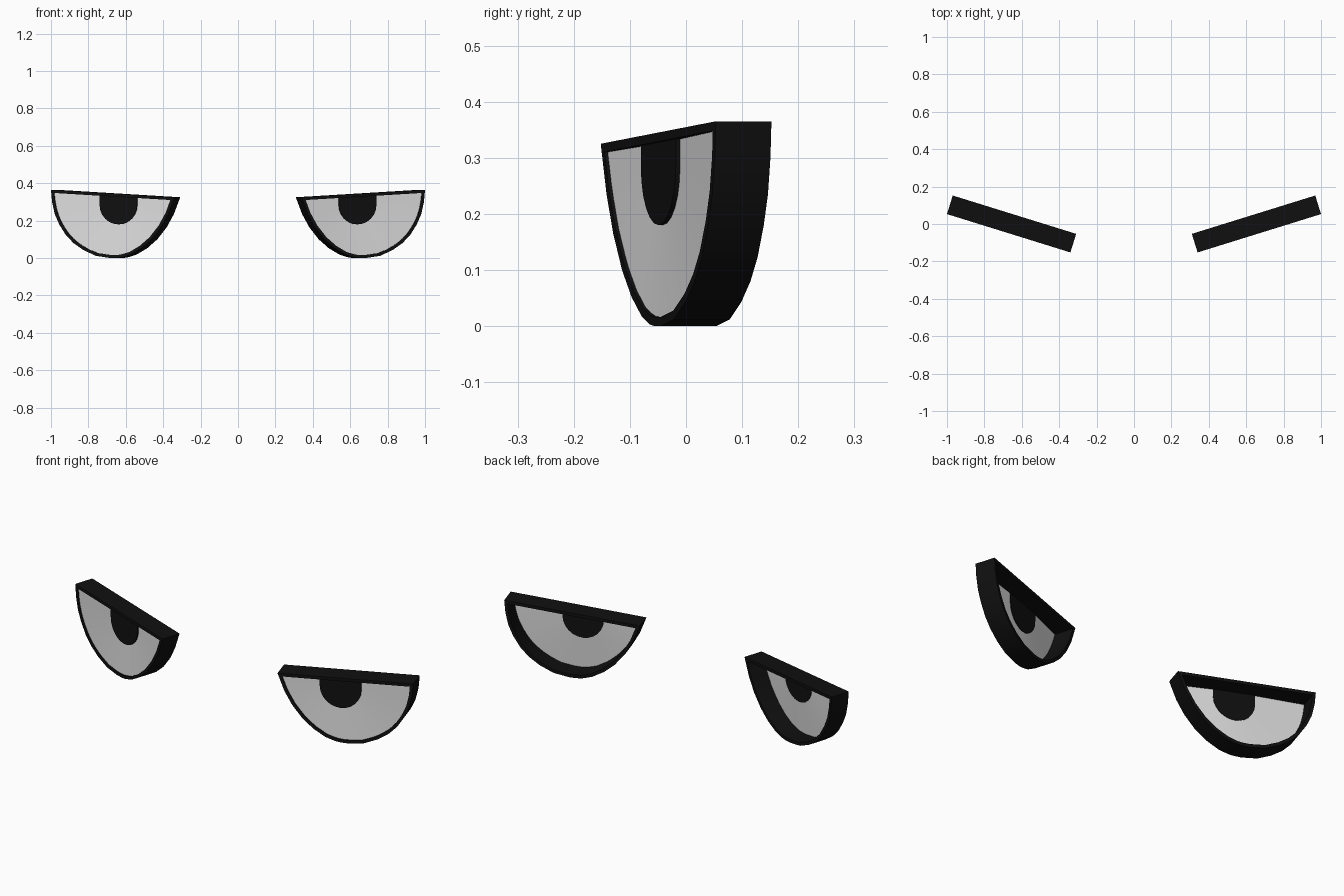
import bpy, bmesh, math
from mathutils import Vector

if "Cube" in bpy.data.objects:
    bpy.data.objects.remove(bpy.data.objects["Cube"])

ANGLE = math.atan2(0.205, 0.66)
C, S = math.cos(ANGLE), math.sin(ANGLE)
THICK, RIM = 0.104, 0.016

def material(name, v):
    m = bpy.data.materials.new(name)
    m.diffuse_color = (v, v, v, 1)
    m.use_nodes = True
    m.node_tree.nodes["Principled BSDF"].inputs["Base Color"].default_value = m.diffuse_color
    return m

BLACK = material("black", 0.005)
WHITE = material("eye_white", 0.72)

# Lid outline: inner corner, round the bottom, to the outer corner (along, height)
OUTLINE = [(0, .325), (.035, .235), (.075, .165), (.128, .1), (.185, .052),
           (.245, .018), (.295, .003), (.325, 0), (.36, 0), (.44, .012),
           (.51, .043), (.565, .08), (.608, .123), (.645, .18), (.67, .235),
           (.685, .3), (.691, .365)]

def inset(points, t):
    """Offset a closed counter-clockwise polygon inwards."""
    p = [Vector(q) for q in points]
    out = []
    for i, b in enumerate(p):
        e1 = (b - p[i - 1]).normalized()
        e2 = (p[(i + 1) % len(p)] - b).normalized()
        n1, n2 = Vector((-e1.y, e1.x)), Vector((-e2.y, e2.x))
        out.append(b + (n1 + n2) * t / (1 + n1.dot(n2)))
    return out

def resample(points, n):
    """Evenly spaced points along an open polyline."""
    p = [Vector(q) for q in points]
    lens = [(b - a).length for a, b in zip(p, p[1:])]
    out = []
    for k in range(n):
        d, i = sum(lens) * k / (n - 1), 0
        while i < len(lens) - 1 and d > lens[i]:
            d -= lens[i]
            i += 1
        out.append(p[i].lerp(p[i + 1], min(1, d / lens[i])))
    return out

def place(p, depth, side):
    return (side * (0.34 + C * p[0] - S * depth), -0.152 + S * p[0] + C * depth, p[1])

def loft(name, loops, side, mat, closed=True, wrap=False, caps=False):
    """Join (points, depth) loops with quads."""
    bm = bmesh.new()
    rows = [[bm.verts.new(place(p, d, side)) for p in pts] for pts, d in loops]
    n = len(rows[0])
    for a, b in zip(rows, rows[1:] + (rows[:1] if wrap else [])):
        for i in range(n if closed else n - 1):
            j = (i + 1) % n
            bm.faces.new((a[i], a[j], b[j], b[i]))
    if caps:
        bm.faces.new(rows[0])
        bm.faces.new(rows[-1])
    bmesh.ops.recalc_face_normals(bm, faces=bm.faces)
    if not closed and sum(f.normal.y for f in bm.faces) > 0:
        bmesh.ops.reverse_faces(bm, faces=bm.faces)   # open panel faces forward
    me = bpy.data.meshes.new(name)
    bm.to_mesh(me)
    bm.free()
    me.materials.append(mat)
    ob = bpy.data.objects.new(name, me)
    bpy.context.collection.objects.link(ob)
    bpy.ops.object.select_all(action='DESELECT')
    ob.select_set(True)
    bpy.context.view_layer.objects.active = ob
    bpy.ops.object.shade_smooth_by_angle(angle=math.radians(30))

inner = inset(OUTLINE, RIM)

def top_z(u):
    a, b = inner[0], inner[-1]
    return a.y + (b.y - a.y) * (u - a.x) / (b.x - a.x)

# Pupil outline: straight sides with a half-round bottom
PU, PZ, PR = 0.317, 0.285, 0.105
arc = [(PU + PR * math.cos(a), PZ + PR * math.sin(a))
       for a in (math.pi * (1 + k / 12) for k in range(13))]
pupil = [(PU - PR, top_z(PU - PR))] + arc + [(PU + PR, top_z(PU + PR))]

for side, label in ((-1, "left"), (1, "right")):
    # Black band, open at the back
    loft("eye_rim_" + label, [(OUTLINE, 0), (OUTLINE, THICK), (inner, THICK), (inner, 0)],
         side, BLACK, wrap=True)
    # Slightly dished white around the pupil
    loft("eye_white_" + label, [(resample(inner, 33), 0.006), (resample(pupil, 33), 0.017)],
         side, WHITE, closed=False)
    # Pupil plug, visible front and back
    loft("pupil_" + label, [(pupil, 0.009), (pupil, 0.02)], side, BLACK, caps=True)
